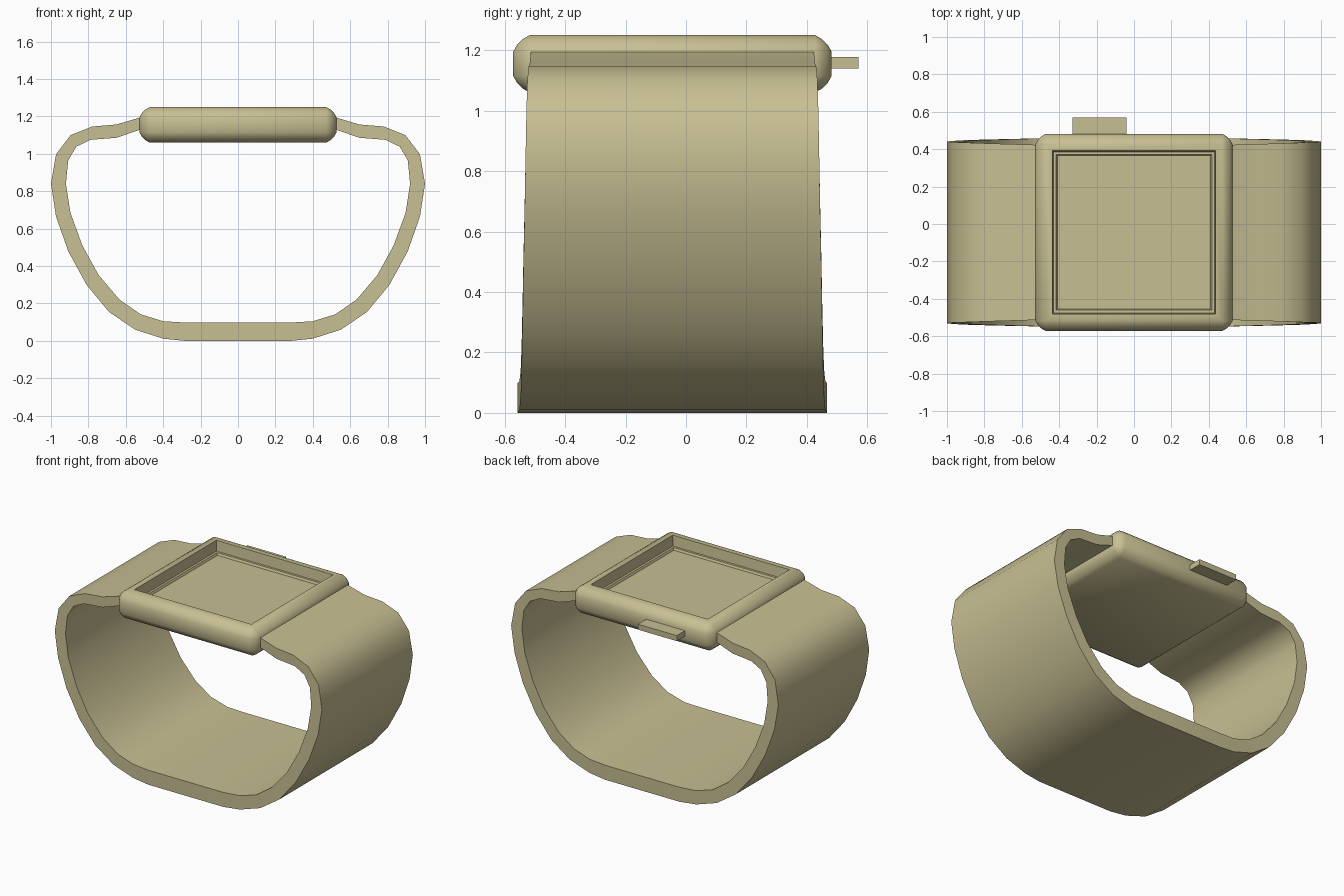
import bpy, bmesh
from mathutils import Matrix, Vector

if "Cube" in bpy.data.objects:
    bpy.data.objects.remove(bpy.data.objects["Cube"])

CY = -0.045  # centre of case and strap in y

olive = bpy.data.materials.new("olive")
olive.diffuse_color = (0.57, 0.52, 0.29, 1)
olive.use_nodes = True
olive.node_tree.nodes["Principled BSDF"].inputs["Base Color"].default_value = olive.diffuse_color


def finish(bm, name, smooth=None):
    bmesh.ops.recalc_face_normals(bm, faces=bm.faces)
    me = bpy.data.meshes.new(name)
    bm.to_mesh(me)
    bm.free()
    me.materials.append(olive)
    ob = bpy.data.objects.new(name, me)
    bpy.context.collection.objects.link(ob)
    if smooth:
        bpy.ops.object.select_all(action='DESELECT')
        bpy.context.view_layer.objects.active = ob
        ob.select_set(True)
        bpy.ops.object.shade_smooth_by_angle(angle=smooth)
    return ob


def box(lo, hi):
    bm = bmesh.new()
    lo, hi = Vector(lo), Vector(hi)
    bmesh.ops.create_cube(bm, size=1, matrix=Matrix.Translation((lo + hi) / 2) @ Matrix.Diagonal((*(hi - lo), 1)))
    return bm


# Watch case: chamfer-rounded box with a stepped screen recess
bm = box((-0.527, -0.572, 1.06), (0.527, 0.482, 1.25))
bmesh.ops.bevel(bm, geom=bm.edges[:], offset=0.055, segments=3, profile=0.36, affect='EDGES')
screen = max(bm.faces, key=lambda f: f.calc_center_median().z + f.calc_area())
for inset, drop in ((0.035, 0.07), (0.015, 0.015)):
    bmesh.ops.inset_region(bm, faces=[screen], thickness=inset, use_even_offset=True)
    bmesh.ops.inset_region(bm, faces=[screen], thickness=0.006, use_even_offset=True)
    bmesh.ops.translate(bm, verts=screen.verts[:], vec=(0, 0, -drop))
finish(bm, "watch_case", 0.6)

# Side button
finish(box((-0.33, 0.46, 1.14), (-0.04, 0.57, 1.177)), "side_button")

# Strap: outer x, outer z, inner x, inner z, half width (right half, top to bottom)
stations = [
    (0.515, 1.197, 0.515, 1.132, 0.468), (0.65, 1.157, 0.65, 1.086, 0.472),
    (0.78, 1.146, 0.79, 1.075, 0.476), (0.895, 1.10, 0.865, 1.038, 0.480),
    (0.973, 0.998, 0.908, 0.965, 0.483), (1.0, 0.84, 0.92, 0.84, 0.486),
    (0.973, 0.665, 0.896, 0.685, 0.489), (0.908, 0.48, 0.832, 0.51, 0.493),
    (0.81, 0.30, 0.745, 0.352, 0.496), (0.69, 0.155, 0.635, 0.222, 0.499),
    (0.55, 0.06, 0.52, 0.142, 0.502), (0.40, 0.012, 0.40, 0.105, 0.506),
    (0.28, 0.0, 0.28, 0.098, 0.512),
]
path = [(s, *st) for s, st in [(1, st) for st in stations] + [(-1, st) for st in reversed(stations)]]
bm = bmesh.new()
rings = []
for s, ox, oz, ix, iz, w in path:
    rings.append([bm.verts.new(p) for p in (
        (s * ox, CY - w, oz), (s * ox, CY + w, oz), (s * ix, CY + w, iz), (s * ix, CY - w, iz))])
for a, b in zip(rings, rings[1:]):
    for i in range(4):
        j = (i + 1) % 4
        bm.faces.new((a[i], a[j], b[j], b[i]))
bm.faces.new(rings[0])
bm.faces.new(rings[-1])
finish(bm, "strap", 0.7)
